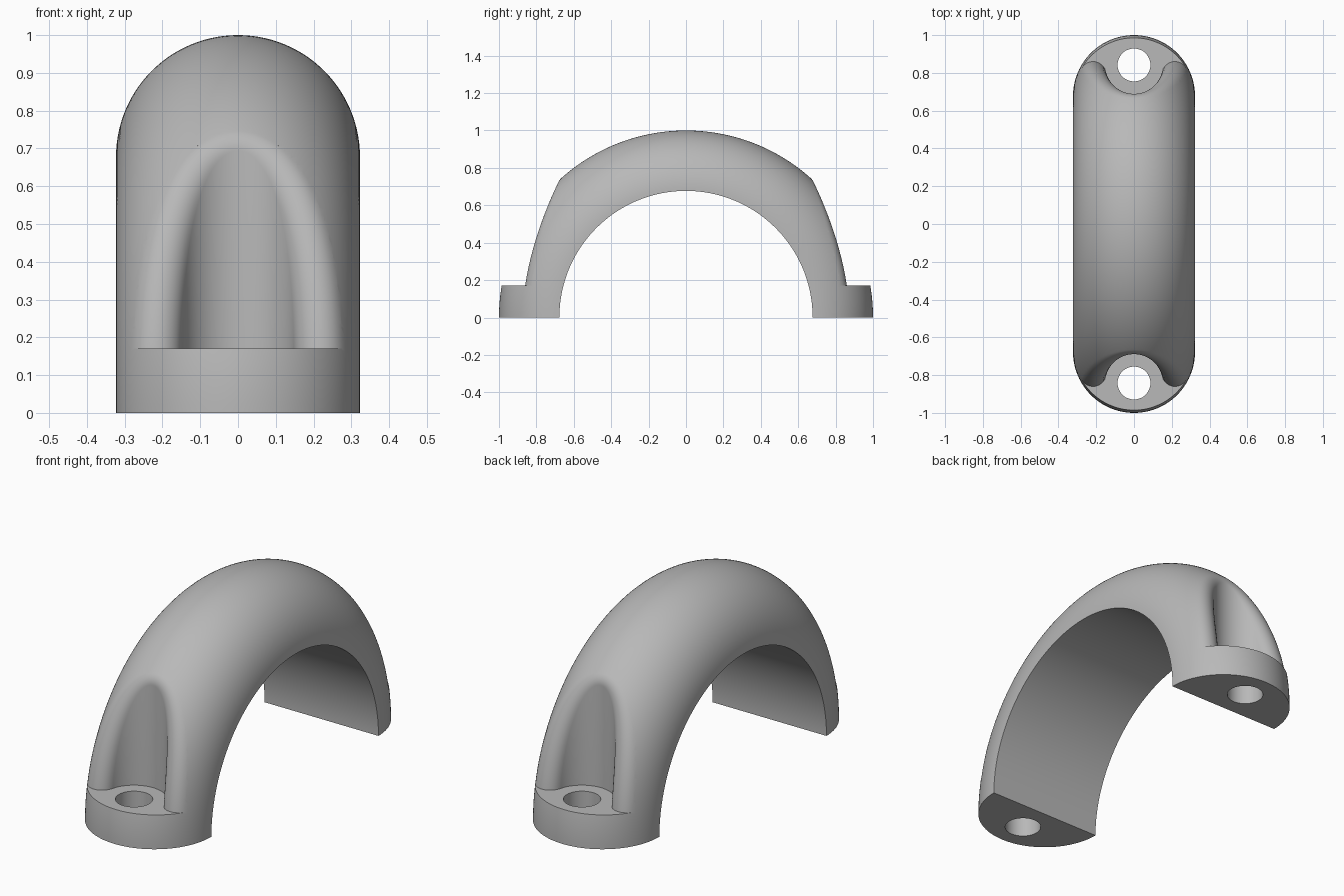
import bpy, bmesh
from math import sin, cos, acos, pi, sqrt, radians
from mathutils import Vector

if "Cube" in bpy.data.objects:
    bpy.data.objects.remove(bpy.data.objects["Cube"], do_unlink=True)

INNER, TUBE = 0.677, 0.323          # bore radius and radius of the rounded back
LEDGE = 0.17                        # height of the bolt ledges
BOLT_Y, POCKET, HOLE = 0.842, 0.153, 0.087
FILLET = 0.07                       # rounding of the pocket rim

grey = bpy.data.materials.new("plain_grey")
grey.use_nodes = True
colour = (0.48, 0.48, 0.48, 1)
grey.diffuse_color = colour
grey.node_tree.nodes["Principled BSDF"].inputs["Base Color"].default_value = colour


def finish(bm, name, helper=False):
    bmesh.ops.recalc_face_normals(bm, faces=bm.faces)
    mesh = bpy.data.meshes.new(name)
    bm.to_mesh(mesh)
    bm.free()
    mesh.materials.append(grey)
    obj = bpy.data.objects.new(name, mesh)
    bpy.context.collection.objects.link(obj)
    obj.hide_render = helper
    return obj


def make_arch(section=56, sweep=128):
    """Half-round section swept half a turn about the x axis."""
    bm = bmesh.new()
    rings = []
    for i in range(sweep + 1):
        a = pi * i / sweep
        ring = []
        for j in range(section + 1):
            t = pi * j / section
            rad = INNER + TUBE * sin(t)
            ring.append(bm.verts.new((TUBE * cos(t), rad * cos(a), rad * sin(a))))
        rings.append(ring)
    for r0, r1 in zip(rings, rings[1:]):
        for j in range(section + 1):
            k = (j + 1) % (section + 1)
            bm.faces.new((r0[j], r0[k], r1[k], r1[j]))
    bm.faces.new(rings[0])
    bm.faces.new(rings[-1])
    return finish(bm, "arch")


def make_pocket(side, columns=72, steps=10):
    """Upright round pocket whose rim rolls smoothly onto the arch."""
    bm = bmesh.new()
    path, tube = POCKET + FILLET, TUBE - FILLET
    gap = BOLT_Y - INNER
    reach = acos((path ** 2 + gap ** 2 - tube ** 2) / (2 * gap * path))
    cols = []
    for i in range(columns + 1):
        phi = reach * sin(pi * (i / columns - 0.5))
        x, y = path * sin(phi), path * cos(phi) - BOLT_Y
        rad = INNER + sqrt(tube ** 2 - x * x)
        z = sqrt(max(0, rad * rad - y * y))
        centre = Vector((x, y, z))
        out = Vector((x, (rad - INNER) * y / rad, (rad - INNER) * z / rad)).normalized()
        inward = Vector((-sin(phi), -cos(phi), 0))
        pts = [Vector((x, y, -0.1)) + inward * FILLET]
        pts += [centre + inward.slerp(out, k / steps) * FILLET for k in range(steps + 1)]
        pts.append(centre + out * (FILLET + 0.1))
        cols.append([bm.verts.new((p.x, p.y * -side, p.z)) for p in pts])
    top = bm.verts.new((0, 1.5 * side, 0.8))
    low = bm.verts.new((0, 1.5 * side, -0.5))
    for c0, c1 in zip(cols, cols[1:]):
        for k in range(len(c0) - 1):
            bm.faces.new((c0[k], c0[k + 1], c1[k + 1], c1[k]))
        bm.faces.new((c0[-1], top, c1[-1]))
        bm.faces.new((c0[0], c1[0], low))
    for end in (cols[0], cols[-1]):
        for k in range(len(end) - 1):
            bm.faces.new((end[k], end[k + 1], low))
        bm.faces.new((end[-1], top, low))
    # flat floor at ledge height
    cut = bmesh.ops.bisect_plane(bm, geom=bm.verts[:] + bm.edges[:] + bm.faces[:],
                                 plane_co=(0, 0, LEDGE), plane_no=(0, 0, 1), clear_inner=True)
    rim = [e for e in cut["geom_cut"] if isinstance(e, bmesh.types.BMEdge)]
    bmesh.ops.holes_fill(bm, edges=rim, sides=0)
    return finish(bm, "pocket_cutter", True)


def make_hole(side):
    bm = bmesh.new()
    bmesh.ops.create_cone(bm, cap_ends=True, segments=48, radius1=HOLE, radius2=HOLE, depth=1)
    bmesh.ops.translate(bm, verts=bm.verts, vec=(0, BOLT_Y * side, 0))
    return finish(bm, "bolt_hole_cutter", True)


# Cut a pocket and a bolt hole into each foot
arch = make_arch()
cutters = [make(side) for side in (-1, 1) for make in (make_pocket, make_hole)]
bpy.ops.object.select_all(action="DESELECT")
arch.select_set(True)
bpy.context.view_layer.objects.active = arch
for cutter in cutters:
    mod = arch.modifiers.new(cutter.name, "BOOLEAN")
    mod.operation, mod.solver, mod.object = "DIFFERENCE", "EXACT", cutter
    bpy.ops.object.modifier_apply(modifier=mod.name)
for cutter in cutters:
    bpy.data.objects.remove(cutter, do_unlink=True)

bpy.ops.object.shade_smooth_by_angle(angle=radians(30))
